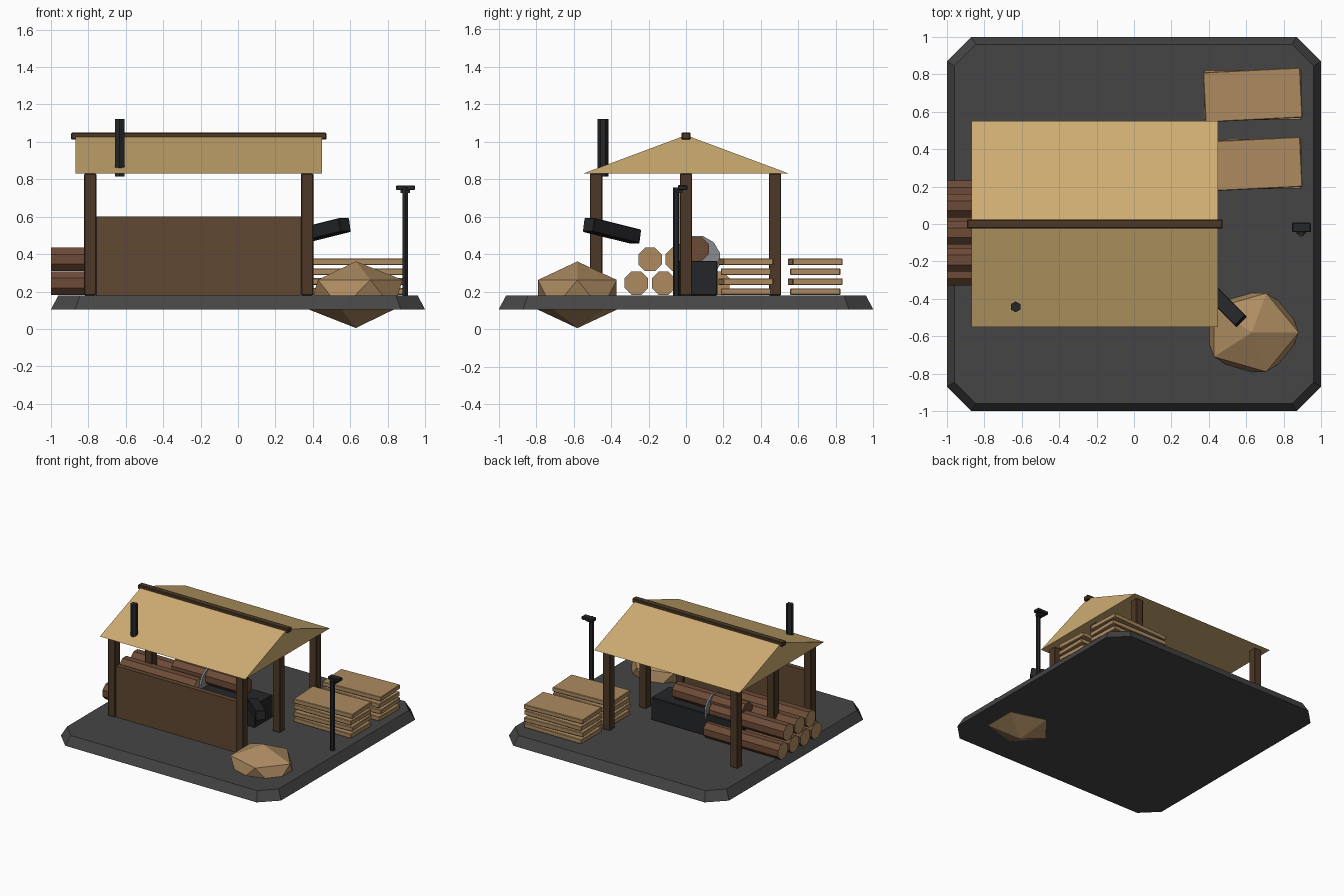
import bpy, bmesh
from math import radians, pi
from mathutils import Matrix, Vector, Euler

if "Cube" in bpy.data.objects:
    bpy.data.objects.remove(bpy.data.objects["Cube"])


def mat(name, r, g, b):
    m = bpy.data.materials.new(name)
    m.diffuse_color = (r, g, b, 1)
    m.use_nodes = True
    m.node_tree.nodes["Principled BSDF"].inputs["Base Color"].default_value = m.diffuse_color
    return m


STONE = mat("dark_stone", 0.06, 0.06, 0.062)
DARK = mat("dark_wood", 0.075, 0.04, 0.02)
WALL = mat("wall_wood", 0.12, 0.065, 0.032)
BARK = mat("bark", 0.15, 0.07, 0.038)
TAN = mat("cut_wood", 0.42, 0.26, 0.12)
STRAW = mat("straw", 0.62, 0.42, 0.17)
IRON = mat("iron", 0.018, 0.019, 0.021)
STEEL = mat("steel", 0.25, 0.26, 0.27)


def finish(name, bm, *mats):
    me = bpy.data.meshes.new(name)
    bmesh.ops.recalc_face_normals(bm, faces=bm.faces)
    bm.to_mesh(me)
    bm.free()
    for m in mats:
        me.materials.append(m)
    ob = bpy.data.objects.new(name, me)
    bpy.context.collection.objects.link(ob)
    return ob


def box(name, c, size, m, rot=(0, 0, 0), bevel=0.0):
    bm = bmesh.new()
    bmesh.ops.create_cube(bm, size=1, matrix=Matrix.Diagonal((*size, 1)))
    if bevel:
        bmesh.ops.bevel(bm, geom=bm.edges[:], offset=bevel, segments=1, affect='EDGES')
    ob = finish(name, bm, m)
    ob.location, ob.rotation_euler = c, rot
    return ob


def rod(name, a, b, r, n, m, cap=None, spin=0.0):
    """Prism with n sides from a to b, optionally with its own end material."""
    a, b = Vector(a), Vector(b)
    d = b - a
    bm = bmesh.new()
    bmesh.ops.create_cone(bm, cap_ends=True, segments=n, radius1=r, radius2=r,
                          depth=d.length, matrix=Matrix.Rotation(spin, 4, 'Z'))
    if cap:
        for f in bm.faces:
            if abs(f.normal.z) > 0.9:
                f.material_index = 1
    ob = finish(name, bm, *([m, cap] if cap else [m]))
    ob.location = (a + b) / 2
    ob.rotation_euler = d.to_track_quat('Z', 'Y').to_euler()
    return ob


# base slab: clipped square with sloped sides
bm = bmesh.new()
rings = []
for h, c, z in ((1.0, 0.87, 0.105), (0.96, 0.845, 0.18)):
    pts = [(h, c), (c, h), (-c, h), (-h, c), (-h, -c), (-c, -h), (c, -h), (h, -c)]
    rings.append([bm.verts.new((x, y, z)) for x, y in pts])
    bm.faces.new(rings[-1])
for i in range(8):
    j = (i + 1) % 8
    bm.faces.new((rings[0][i], rings[0][j], rings[1][j], rings[1][i]))
finish("base_slab", bm, STONE)

# posts and front wall
for x in (-0.79, 0.37):
    for y in (-0.48, 0.0, 0.475):
        box("post", (x, y, 0.505), (0.066, 0.066, 0.65), DARK, bevel=0.004)
box("front_wall", (-0.21, -0.48, 0.39), (1.1, 0.04, 0.42), WALL)

# gable roof, closed below
bm = bmesh.new()
ends = [[bm.verts.new((x, y, z)) for y, z in ((-0.55, 0.83), (0.55, 0.83), (0, 1.035))]
        for x in (-0.87, 0.45)]
for e in ends:
    bm.faces.new(e)
for i in range(3):
    j = (i + 1) % 3
    bm.faces.new((ends[0][i], ends[0][j], ends[1][j], ends[1][i]))
finish("roof", bm, STRAW)
box("ridge_beam", (-0.21, 0, 1.031), (1.365, 0.048, 0.036), DARK, bevel=0.004)

# chimney
rod("chimney", (-0.633, -0.443, 0.815), (-0.633, -0.443, 1.122), 0.029, 6, IRON)

# log pile: four below, three above
for row, (y0, z, n) in enumerate(((-0.265, 0.245, 4), (-0.192, 0.372, 3))):
    for i in range(n):
        y = y0 + 0.145 * i
        rod("log", (-1.0, y, z), (-0.32, y, z), 0.068, 8, BARK, TAN, pi / 8)

# saw bench with blade and log
box("saw_bench", (-0.2, 0.05, 0.272), (0.8, 0.235, 0.185), IRON, bevel=0.005)
rod("saw_log", (-0.6, 0.06, 0.427), (0.04, 0.06, 0.427), 0.068, 8, BARK, spin=pi / 8)
rod("saw_blade", (-0.31, 0.06, 0.375), (-0.295, 0.06, 0.375), 0.125, 12, STEEL, spin=pi / 12)

# chute toward the sawdust pile
box("chute", (0.447, -0.395, 0.525), (0.36, 0.08, 0.075), IRON,
    Euler((0, radians(-10), radians(-45))), bevel=0.004)

# sawdust pile
bm = bmesh.new()
bmesh.ops.create_icosphere(bm, subdivisions=1, radius=1)
pile = finish("sawdust_pile", bm, TAN)
pile.location, pile.scale = (0.63, -0.58, 0.183), (0.28, 0.247, 0.178)

# plank stacks: every second board is twisted
for y in (0.32, 0.69):
    for k in range(4):
        box("plank", (0.635, y, 0.2 + 0.053 * k), (0.52, 0.268, 0.036), TAN,
            (0, 0, radians(2.8) * (k % 2)), bevel=0.004)

# lamp post
rod("lamp_post", (0.895, -0.052, 0.18), (0.895, -0.052, 0.755), 0.017, 6, IRON)
box("lamp_head", (0.895, -0.018, 0.755), (0.1, 0.05, 0.026), IRON, bevel=0.004)
box("lamp_collar", (0.895, -0.035, 0.735), (0.05, 0.035, 0.018), IRON)
